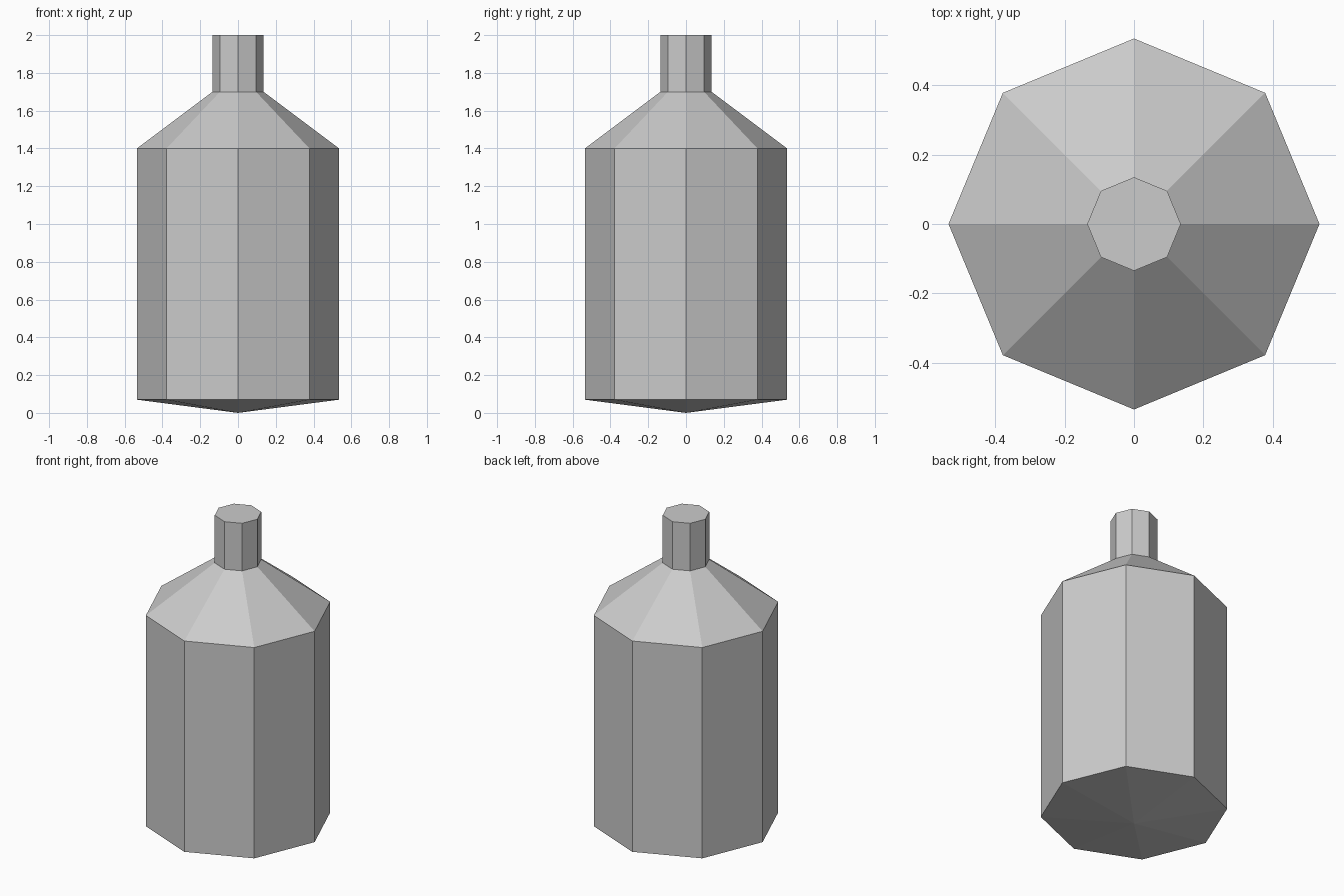
import bpy
import bmesh
from math import cos, sin, tau

cube = bpy.data.objects.get("Cube")
if cube:
    bpy.data.objects.remove(cube, do_unlink=True)

SIDES = 8

# One plain grey for the whole bottle
grey = bpy.data.materials.new("grey")
grey.use_nodes = True
colour = (0.6, 0.6, 0.6, 1)
grey.diffuse_color = colour
grey.node_tree.nodes["Principled BSDF"].inputs["Base Color"].default_value = colour


def ring(bm, radius, z):
    """Octagon of vertices with corners on the axes."""
    return [bm.verts.new((radius * cos(tau * i / SIDES), radius * sin(tau * i / SIDES), z))
            for i in range(SIDES)]


bm = bmesh.new()

# Base rim, shoulder, neck foot, neck top
profile = [(0.535, 0.07), (0.535, 1.4), (0.135, 1.7), (0.135, 2.0)]
rings = [ring(bm, r, z) for r, z in profile]
for low, high in zip(rings, rings[1:]):
    for i in range(SIDES):
        j = (i + 1) % SIDES
        bm.faces.new((low[i], low[j], high[j], high[i]))

# Flat top of the neck
bm.faces.new(rings[-1])

# Shallow pointed underside
tip = bm.verts.new((0, 0, 0))
for i in range(SIDES):
    bm.faces.new((tip, rings[0][(i + 1) % SIDES], rings[0][i]))

bmesh.ops.recalc_face_normals(bm, faces=bm.faces)
mesh = bpy.data.meshes.new("bottle")
bm.to_mesh(mesh)
bm.free()
mesh.materials.append(grey)
bpy.context.collection.objects.link(bpy.data.objects.new("bottle", mesh))
